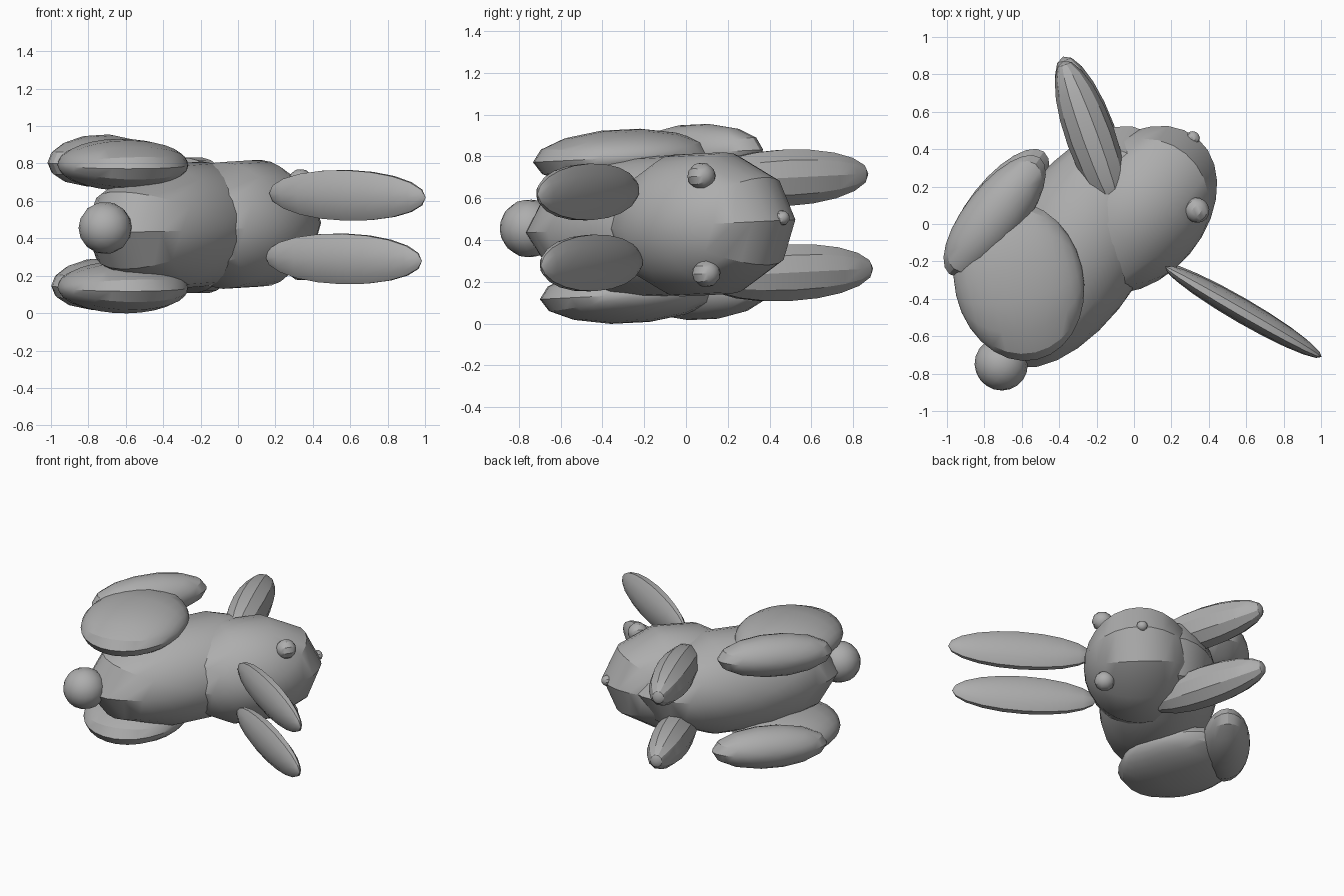
import bpy, bmesh, math
from mathutils import Matrix

if "Cube" in bpy.data.objects:
    bpy.data.objects.remove(bpy.data.objects["Cube"])

grey = bpy.data.materials.new("soft_grey")
grey.diffuse_color = (0.42, 0.42, 0.42, 1)
grey.use_nodes = True
grey.node_tree.nodes["Principled BSDF"].inputs["Base Color"].default_value = grey.diffuse_color

# The animal lies on its side; its mirror plane is almost level
POSE = Matrix.Translation((0, 0, 0.483)) @ Matrix.Rotation(0.05, 4, 'X')


def ellipsoid(name, centre, angle, length, wide, tall, segs=14, steps=10):
    """Faceted ellipsoid with its poles on a level axis and a flat band along its sides."""
    wide /= math.cos(math.pi / segs)
    bm = bmesh.new()
    bmesh.ops.create_uvsphere(bm, u_segments=segs, v_segments=steps, radius=1)
    bm.transform(POSE @ Matrix.Translation(centre)
                 @ Matrix.Rotation(math.radians(angle), 4, 'Z')
                 @ Matrix.Diagonal((length, wide, tall, 1))
                 @ Matrix.Rotation(math.pi / 2, 4, 'Y'))
    bmesh.ops.recalc_face_normals(bm, faces=bm.faces)
    mesh = bpy.data.meshes.new(name)
    bm.to_mesh(mesh)
    bm.free()
    mesh.materials.append(grey)
    ob = bpy.data.objects.new(name, mesh)
    bpy.context.collection.objects.link(ob)
    bpy.ops.object.select_all(action='DESELECT')
    ob.select_set(True)
    bpy.context.view_layer.objects.active = ob
    bpy.ops.object.shade_smooth_by_angle(angle=math.radians(30))


def pair(name, x, y, w, *args, mid=0.0, lower_shift=0.0, **kw):
    for side, s, dx in (("upper", 1, 0), ("lower", -1, lower_shift)):
        ellipsoid(f"{name}_{side}", (x + dx, y, mid + s * w), *args, **kw)


# Body and head, poles across so that rump and muzzle end in a flat band
ellipsoid("body", (-0.313, -0.123, -0.01), -32, 0.382, 0.69, 0.352, segs=10, steps=14)
ellipsoid("head", (0.018, 0.076, -0.012), -40, 0.367, 0.475, 0.357, segs=10, steps=14)

# Tail, nose and eyes
ellipsoid("tail", (-0.71, -0.75, 0.01), 55, 0.14, 0.14, 0.14)
ellipsoid("nose", (0.315, 0.46, 0), 50, 0.036, 0.036, 0.036, segs=10, steps=8)
pair("eye", 0.335, 0.085, 0.233, 50, 0.066, 0.066, 0.066, mid=-0.015, segs=10, steps=8)

# Ears
pair("ear", 0.585, -0.462, 0.17, -30, 0.483, 0.06, 0.142, lower_shift=-0.02, segs=10)

# Front legs
pair("front_leg", -0.23, 0.472, 0.227, 110, 0.437, 0.125, 0.142, mid=-0.037, segs=10)

# Hind legs: broad thighs and long feet
pair("thigh", -0.615, -0.29, 0.328, 13, 0.345, 0.42, 0.138, mid=-0.003, steps=14)
pair("hind_foot", -0.745, 0.06, 0.33, -38, 0.16, 0.385, 0.14, lower_shift=0.02, steps=12)
